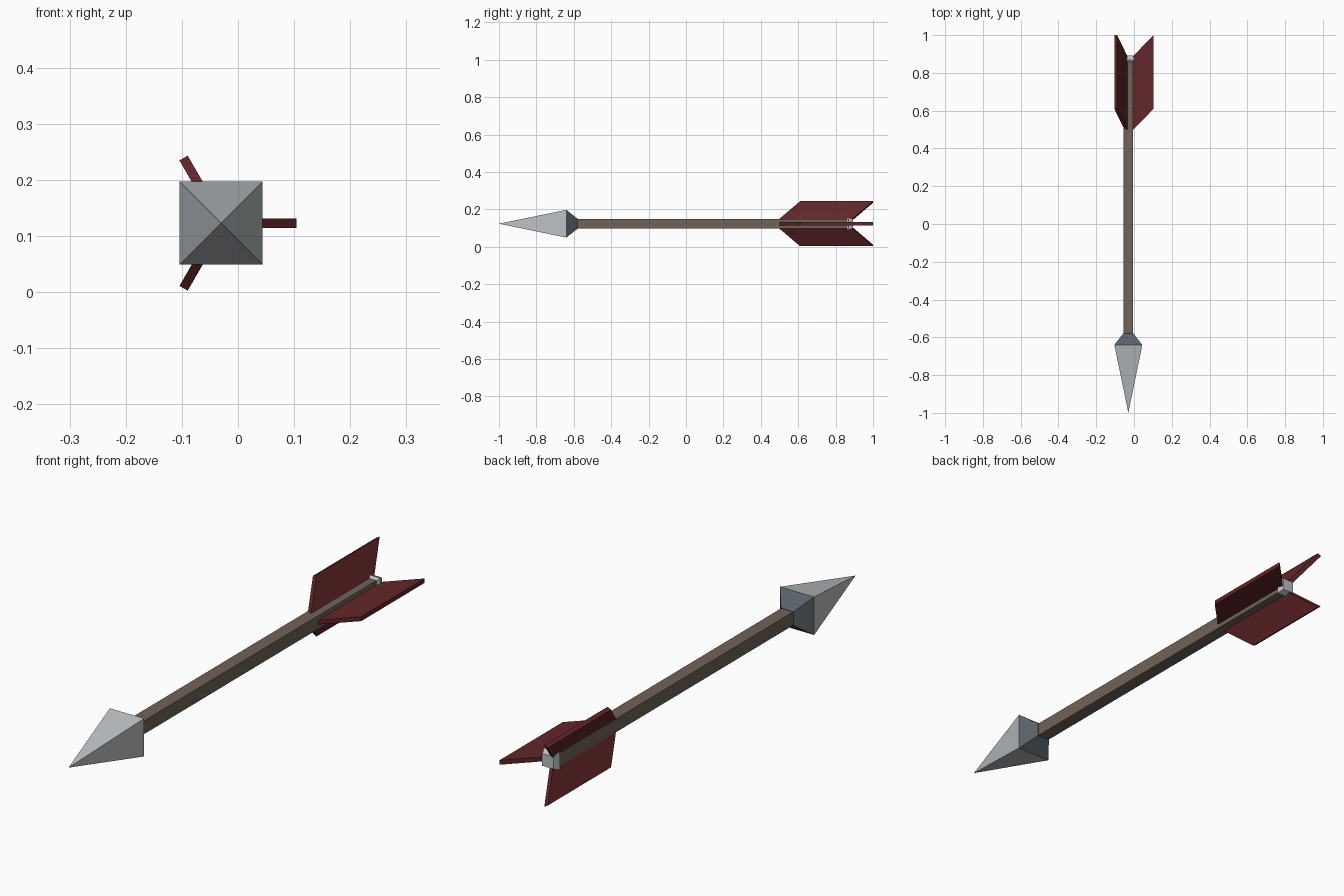
import bpy, math
from mathutils import Matrix, Vector

if "Cube" in bpy.data.objects:
    bpy.data.objects.remove(bpy.data.objects["Cube"])

AXIS = Vector((-0.03, 0, 0.123))  # centre line of the arrow, along y


def mat(name, rgb):
    m = bpy.data.materials.new(name)
    m.diffuse_color = (*rgb, 1)
    m.use_nodes = True
    m.node_tree.nodes["Principled BSDF"].inputs["Base Color"].default_value = m.diffuse_color
    return m


steel = mat("light steel", (0.50, 0.53, 0.55))
slate = mat("dark steel", (0.10, 0.12, 0.14))
wood = mat("brown wood", (0.16, 0.125, 0.10))
red = mat("dark red feather", (0.12, 0.019, 0.021))


def make(name, verts, faces, mats):
    me = bpy.data.meshes.new(name)
    me.from_pydata(verts, [], faces)
    for m in mats:
        me.materials.append(m)
    ob = bpy.data.objects.new(name, me)
    bpy.context.collection.objects.link(ob)
    ob.location = AXIS
    return ob


def square_loft(name, rings, mats):
    """Square rings (y, half size) joined along y and capped."""
    verts = [(sx * h, y, sz * h) for y, h in rings
             for sx, sz in ((-1, -1), (1, -1), (1, 1), (-1, 1))]
    faces = [(0, 1, 2, 3)]
    for r in range(0, 4 * (len(rings) - 1), 4):
        for i in range(4):
            j = (i + 1) % 4
            faces.append((r + i, r + 4 + i, r + 4 + j, r + j))
    n = len(verts)
    faces.append((n - 1, n - 2, n - 3, n - 4))
    return make(name, verts, faces, mats)


# shaft and nock
square_loft("shaft", [(-0.59, 0.026), (0.87, 0.026)], [wood])
square_loft("nock", [(0.855, 0.024), (0.868, 0.034), (0.893, 0.024)], [steel])

# arrowhead: pale point, dark tapered back
v = [(0, -1, 0)]
for y, h in ((-0.64, 0.074), (-0.58, 0.027)):
    v += [(-h, y, -h), (h, y, -h), (h, y, h), (-h, y, h)]
f = [(0, 1 + i, 1 + (i + 1) % 4) for i in range(4)]
f = [(a, b, c) for a, b, c in f]
f += [(1 + i, 5 + i, 5 + (i + 1) % 4, 1 + (i + 1) % 4) for i in range(4)]
f.append((8, 7, 6, 5))
head = make("arrowhead", v, f, [steel, slate])
for p in head.data.polygons:
    p.material_index = 1 if p.center.y > -0.7 else 0

# three swept feathers around the shaft
outline = [(0.01, 0.50), (0.026, 0.50), (0.134, 0.61), (0.134, 1.0), (0.026, 0.89), (0.01, 0.87)]
n, t = len(outline), 0.0085
for k in range(3):
    rot = Matrix.Rotation(k * math.tau / 3, 3, 'Y')
    verts = [rot @ Vector((r, y, z)) for z in (-t, t) for r, y in outline]
    faces = [tuple(reversed(range(n))), tuple(range(n, 2 * n))]
    faces += [(i, (i + 1) % n, n + (i + 1) % n, n + i) for i in range(n)]
    make(f"feather_{k + 1}", verts, faces, [red])

# consistent outward normals
import bmesh
for ob in bpy.context.collection.objects:
    bm = bmesh.new()
    bm.from_mesh(ob.data)
    bmesh.ops.recalc_face_normals(bm, faces=bm.faces)
    bm.to_mesh(ob.data)
    bm.free()
